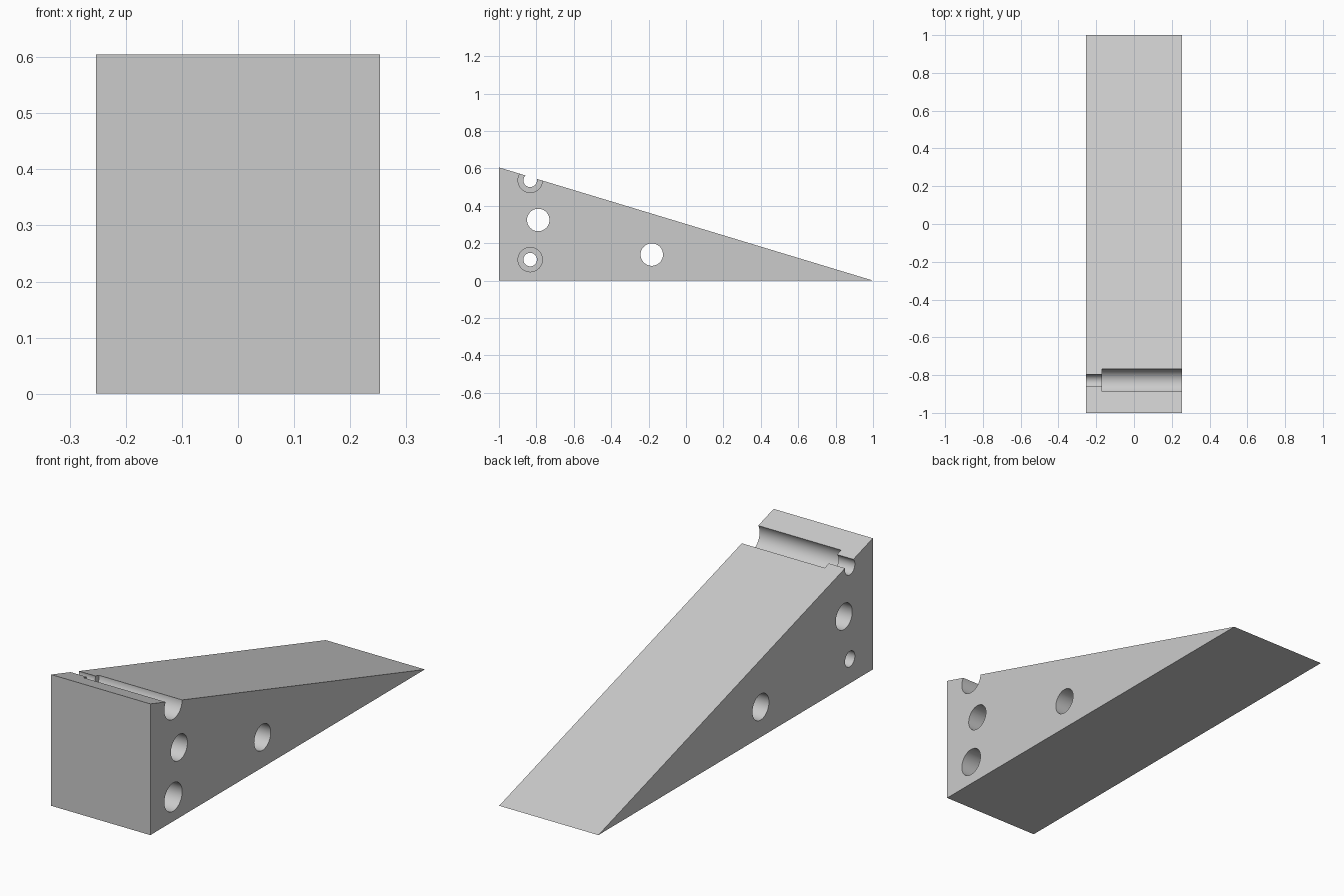
import bpy, bmesh, math
from mathutils import Matrix

if "Cube" in bpy.data.objects:
    bpy.data.objects.remove(bpy.data.objects["Cube"], do_unlink=True)

HALF_WIDTH = 0.253
HEIGHT = 0.605
STEP_X = -0.17      # where the counterbore narrows
SIDES = 64

grey = bpy.data.materials.new("light_grey")
grey.use_nodes = True
colour = (0.6, 0.6, 0.6, 1)
grey.diffuse_color = colour
grey.node_tree.nodes["Principled BSDF"].inputs["Base Color"].default_value = colour


def make_object(name, bm):
    bmesh.ops.recalc_face_normals(bm, faces=bm.faces[:])
    mesh = bpy.data.meshes.new(name)
    bm.to_mesh(mesh)
    bm.free()
    mesh.materials.append(grey)
    obj = bpy.data.objects.new(name, mesh)
    bpy.context.collection.objects.link(obj)
    return obj


def lathe_cutter(name, y, z, sections):
    """Closed stepped cylinder along x; sections are (x, radius)."""
    bm = bmesh.new()
    rings = []
    for x, r in sections:
        ring = []
        for i in range(SIDES):
            a = math.tau * i / SIDES
            ring.append(bm.verts.new((x, y + r * math.cos(a), z + r * math.sin(a))))
        rings.append(ring)
    for a, b in zip(rings, rings[1:]):
        for i in range(SIDES):
            j = (i + 1) % SIDES
            bm.faces.new((a[i], a[j], b[j], b[i]))
    bm.faces.new(rings[0])
    bm.faces.new(rings[-1])
    cutter = make_object(name, bm)
    cutter.hide_render = True
    return cutter


# Wedge body: triangular side profile extruded across the width
bm = bmesh.new()
profile = [(-1, 0), (1, 0), (-1, HEIGHT)]
side = bm.faces.new([bm.verts.new((-HALF_WIDTH, y, z)) for y, z in profile])
extruded = bmesh.ops.extrude_face_region(bm, geom=[side])["geom"]
bmesh.ops.translate(bm, vec=(2 * HALF_WIDTH, 0, 0),
                    verts=[g for g in extruded if isinstance(g, bmesh.types.BMVert)])
wedge = make_object("wedge_body", bm)

# Two plain through holes, and two stepped bores (the upper one breaks the slope)
plain = [(-0.3, 0.06), (0.3, 0.06)]
stepped = [(-0.3, 0.036), (STEP_X, 0.036), (STEP_X, 0.065), (0.3, 0.065)]
cutters = [
    lathe_cutter("front_hole_cutter", -0.79, 0.324, plain),
    lathe_cutter("middle_hole_cutter", -0.183, 0.139, plain),
    lathe_cutter("lower_bore_cutter", -0.833, 0.112, stepped),
    lathe_cutter("upper_bore_cutter", -0.833, 0.536, stepped),
]
for cutter in cutters:
    mod = wedge.modifiers.new(cutter.name, 'BOOLEAN')
    mod.operation = 'DIFFERENCE'
    mod.solver = 'EXACT'
    mod.object = cutter

# Bake the cuts and drop the cutters
bpy.context.view_layer.update()
graph = bpy.context.evaluated_depsgraph_get()
cut_mesh = bpy.data.meshes.new_from_object(wedge.evaluated_get(graph))
wedge.modifiers.clear()
wedge.data = cut_mesh
for cutter in cutters:
    bpy.data.objects.remove(cutter, do_unlink=True)

# Smooth bores, crisp edges
bpy.ops.object.select_all(action='DESELECT')
wedge.select_set(True)
bpy.context.view_layer.objects.active = wedge
bpy.ops.object.shade_smooth_by_angle(angle=math.radians(30))
